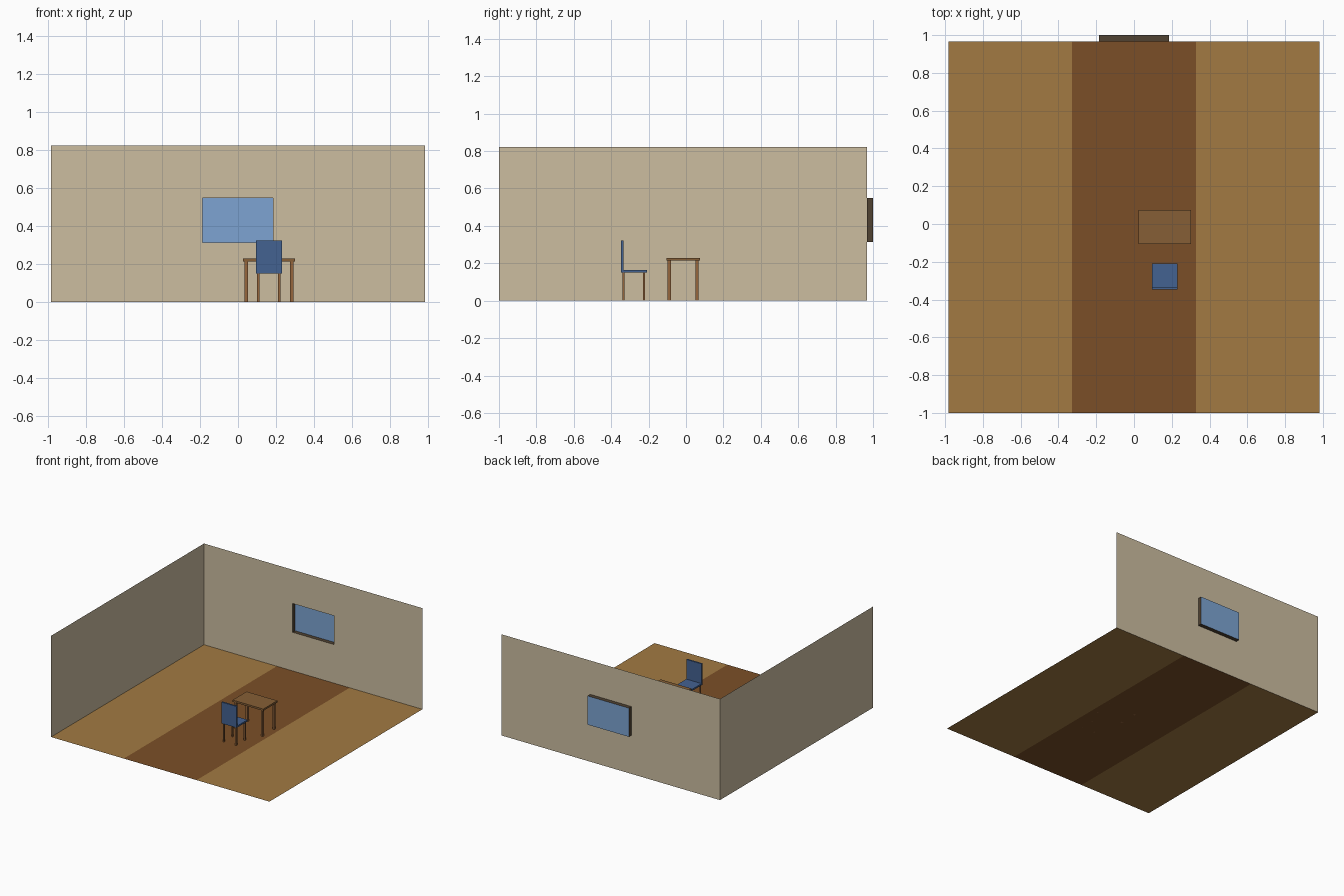
import bpy, bmesh
from mathutils import Color

if "Cube" in bpy.data.objects:
    bpy.data.objects.remove(bpy.data.objects["Cube"])


def material(name, r, g, b):
    m = bpy.data.materials.new(name)
    c = Color((r / 255, g / 255, b / 255)).from_srgb_to_scene_linear()
    m.diffuse_color = (c.r, c.g, c.b, 1)
    m.use_nodes = True
    m.node_tree.nodes["Principled BSDF"].inputs["Base Color"].default_value = m.diffuse_color
    return m


WALL = material("wall_paint", 204, 189, 160)
FLOOR = material("floor_wood", 162, 122, 66)
STRIP = material("dark_floor_wood", 123, 79, 39)
FRAME = material("window_frame", 80, 66, 50)
GLASS = material("window_glass", 125, 164, 210)
TABLE = material("table_wood", 134, 95, 54)
LEG = material("leg_wood", 150, 102, 60)
BLUE = material("chair_blue", 68, 98, 145)


def finish(bm, name, mats):
    me = bpy.data.meshes.new(name)
    bm.to_mesh(me)
    bm.free()
    for m in mats:
        me.materials.append(m)
    ob = bpy.data.objects.new(name, me)
    bpy.context.collection.objects.link(ob)
    return ob


def box(name, x, y, z, mat):
    bm = bmesh.new()
    bmesh.ops.create_cube(bm, size=1)
    for v in bm.verts:
        v.co = [lo + (c + 0.5) * (hi - lo) for c, (lo, hi) in zip(v.co, (x, y, z))]
    return finish(bm, name, [mat])


def quad(name, pts, mat):
    bm = bmesh.new()
    bm.faces.new([bm.verts.new(p) for p in pts])
    return finish(bm, name, [mat])


def legs(prefix, xs, ys, w, top, mat):
    for xn, x in zip(("left", "right"), xs):
        for yn, y in zip(("front", "back"), ys):
            box(f"{prefix}_{yn}_{xn}_leg", (x - w / 2, x + w / 2),
                (y - w / 2, y + w / 2), (0, top), mat)


# Room shell: open floor and two single-sided walls
W, F, B, H = 0.983, -1.0, 0.967, 0.823
edges = [-W, -W / 3, W / 3, W]
for n, a, b, m in zip(("left", "middle", "right"), edges, edges[1:], (FLOOR, STRIP, FLOOR)):
    quad(f"floor_{n}", [(a, F, 0), (b, F, 0), (b, B, 0), (a, B, 0)], m)
quad("left_wall", [(-W, F, 0), (-W, B, 0), (-W, B, H), (-W, F, H)], WALL)

# Back wall: 3 x 3 grid whose middle cell is pushed outwards as the window
xs, zs = [-W, -0.186, 0.185, W], [0, 0.314, 0.548, H]
bm = bmesh.new()
grid = [[bm.verts.new((x, B, z)) for x in xs] for z in zs]
for j in range(3):
    for i in range(3):
        f = bm.faces.new((grid[j][i], grid[j][i + 1], grid[j + 1][i + 1], grid[j + 1][i]))
        if i == j == 1:
            pane = f
old = set(bm.faces)
ext = bmesh.ops.extrude_discrete_faces(bm, faces=[pane])["faces"][0]
# reveal faces between the wall opening and the moved pane
inner = [grid[1][1], grid[1][2], grid[2][2], grid[2][1]]
bmesh.ops.translate(bm, vec=(0, 1.0 - B, 0), verts=ext.verts)
ext.material_index = 2
outer = sorted(ext.verts, key=lambda v: (round(v.co.z, 3), v.co.x))
outer = [outer[0], outer[1], outer[3], outer[2]]
for k in range(4):
    n = (k + 1) % 4
    quad_verts = (inner[k], outer[k], outer[n], inner[n])
    f = bm.faces.get(quad_verts) or bm.faces.new(quad_verts)
    f.material_index = 1
finish(bm, "back_wall_with_window", [WALL, FRAME, GLASS])

# Table
box("table_top", (0.025, 0.301), (-0.105, 0.075), (0.214, 0.229), TABLE)
legs("table", (0.043, 0.283), (-0.09, 0.058), 0.017, 0.214, LEG)

# Chair
box("chair_seat", (0.094, 0.231), (-0.347, -0.208), (0.15, 0.163), BLUE)
box("chair_back", (0.094, 0.231), (-0.347, -0.334), (0.163, 0.323), BLUE)
legs("chair", (0.107, 0.217), (-0.334, -0.224), 0.012, 0.15, LEG)
